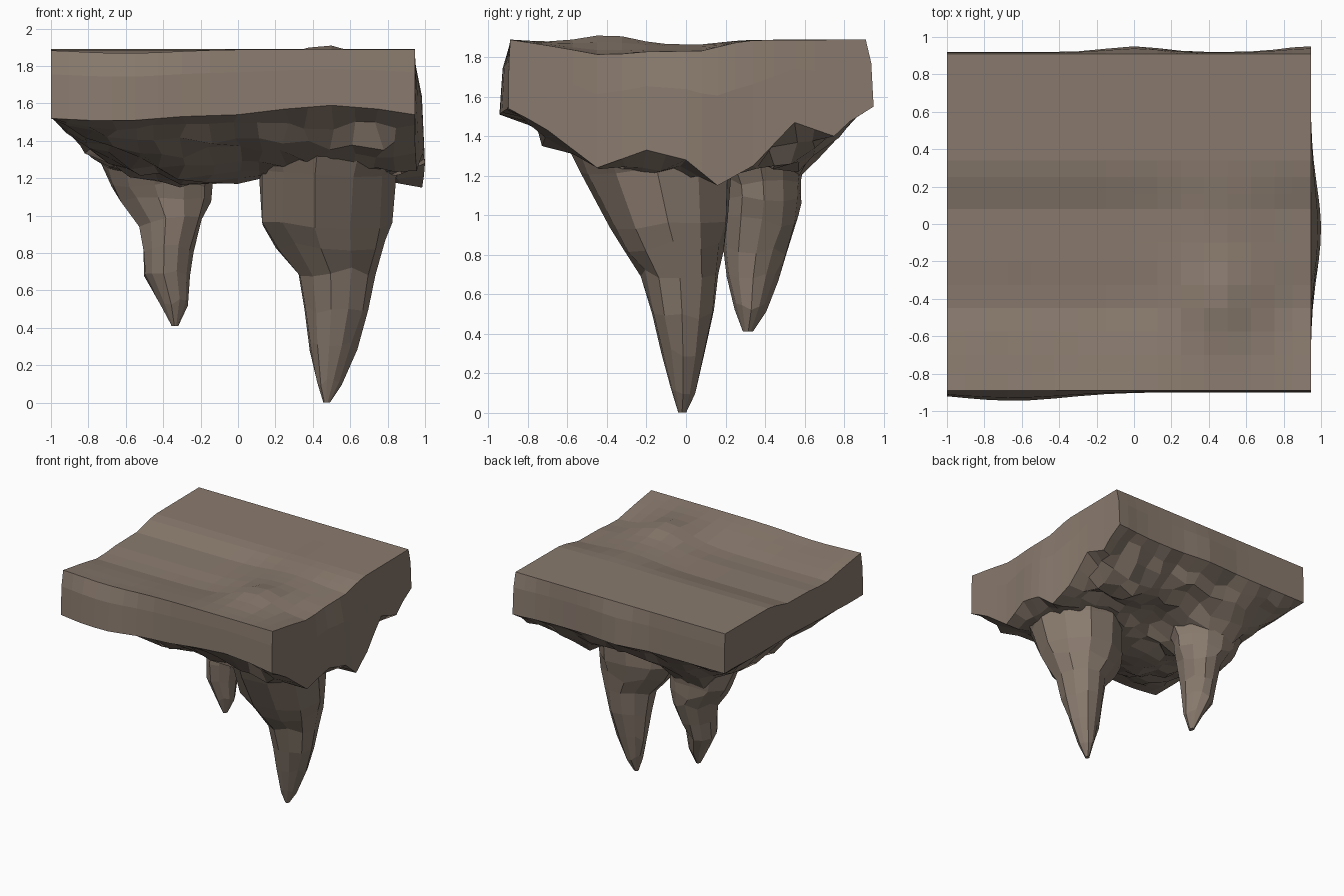
import bpy, bmesh, math, random

if "Cube" in bpy.data.objects:
    bpy.data.objects.remove(bpy.data.objects["Cube"])

random.seed(4)
rock = bpy.data.materials.new("rock")
rock.diffuse_color = (0.25, 0.195, 0.155, 1)
rock.use_nodes = True
rock.node_tree.nodes["Principled BSDF"].inputs["Base Color"].default_value = rock.diffuse_color


def finish(bm, name):
    bmesh.ops.recalc_face_normals(bm, faces=bm.faces)
    me = bpy.data.meshes.new(name)
    bm.to_mesh(me)
    bm.free()
    me.materials.append(rock)
    ob = bpy.data.objects.new(name, me)
    bpy.context.collection.objects.link(ob)
    return ob


def lerp_at(keys, vals, v):
    for i in range(len(keys) - 1):
        if v <= keys[i + 1] + 1e-6:
            t = (v - keys[i]) / (keys[i + 1] - keys[i])
            return vals[i] * (1 - t) + vals[i + 1] * t
    return vals[-1]


def bell(v, c, w):
    return math.exp(-((v - c) / w) ** 2)


# Underside heights of the ceiling slab, rows front to back, columns left to right
XS = [-1, -0.8, -0.55, -0.3, 0, 0.25, 0.5, 0.75, 0.945]
YS = [-0.89, -0.7, -0.45, -0.2, 0.0, 0.16, 0.34, 0.55, 0.75, 0.91]
UNDER = [
    [1.52, 1.51, 1.51, 1.53, 1.54, 1.57, 1.59, 1.57, 1.54],
    [1.52, 1.46, 1.42, 1.40, 1.40, 1.38, 1.37, 1.38, 1.43],
    [1.53, 1.40, 1.30, 1.26, 1.29, 1.27, 1.24, 1.25, 1.24],
    [1.54, 1.37, 1.24, 1.17, 1.18, 1.20, 1.18, 1.20, 1.33],
    [1.55, 1.36, 1.25, 1.18, 1.20, 1.20, 1.18, 1.20, 1.28],
    [1.55, 1.34, 1.22, 1.18, 1.25, 1.24, 1.22, 1.22, 1.15],
    [1.55, 1.34, 1.20, 1.18, 1.28, 1.32, 1.28, 1.27, 1.25],
    [1.55, 1.37, 1.20, 1.19, 1.33, 1.30, 1.24, 1.26, 1.47],
    [1.56, 1.46, 1.41, 1.38, 1.42, 1.42, 1.40, 1.41, 1.40],
    [1.56, 1.56, 1.56, 1.56, 1.55, 1.55, 1.55, 1.55, 1.55],
]


def under(x, y):
    return lerp_at(YS, [lerp_at(XS, row, x) for row in UNDER], y)


def top(x, y):
    dip = lerp_at([-0.9, -0.65, -0.42, -0.2, 0.08, 0.3, 0.92],
                  [0, 0.04, 0.085, 0.065, 0.06, 0.005, 0], y)
    keep = 1 - 0.6 * bell(x, 0.45, 0.3)
    return (1.89 - dip * keep + 0.058 * bell(x, 0.47, 0.2) * bell(y, -0.4, 0.18)
            - 0.02 * bell(x, -0.6, 0.35) * bell(y, -0.9, 0.3))


def push(x, y, k):
    # walls bulge outward below the top edge
    if x > 0.94:
        x += 0.055 * k * bell(y, -0.03, 0.33)
    if y < -0.88:
        y -= k * (0.01 + 0.045 * bell(x, -0.65, 0.4))
    if y > 0.9:
        y += k * (0.01 + 0.03 * bell(x, 0, 0.2) + 0.03 * bell(x, 0.94, 0.2))
    return x, y


def halves(keys):
    out = []
    for a, b in zip(keys, keys[1:]):
        out += [a, (a + b) / 2]
    return out + [keys[-1]]


# Ceiling slab: top grid, bulged walls, craggy underside
gx, gy = halves(XS), halves(YS)
nx, ny = len(gx), len(gy)
bm = bmesh.new()
layers = [{}, {}, {}]
for i, x in enumerate(gx):
    for j, y in enumerate(gy):
        edge = i in (0, nx - 1) or j in (0, ny - 1)
        zt, zb = top(x, y), under(x, y)
        layers[0][i, j] = bm.verts.new((x, y, zt))
        px, py = push(x, y, 1)
        if edge:
            mx, my = push(x, y, 0.7)
            layers[1][i, j] = bm.verts.new((mx, my, zt * 0.65 + zb * 0.35))
        else:
            px += random.uniform(-0.03, 0.03)
            py += random.uniform(-0.03, 0.03)
            zb += random.uniform(-0.03, 0.03)
        layers[2][i, j] = bm.verts.new((px, py, zb))
for i in range(nx - 1):
    for j in range(ny - 1):
        for lay in (layers[0], layers[2]):
            bm.faces.new([lay[i, j], lay[i + 1, j], lay[i + 1, j + 1], lay[i, j + 1]])
rim = ([(i, 0) for i in range(nx - 1)] + [(nx - 1, j) for j in range(ny - 1)]
       + [(i, ny - 1) for i in range(nx - 1, 0, -1)] + [(0, j) for j in range(ny - 1, 0, -1)])
for a, b in zip(rim, rim[1:] + rim[:1]):
    for u, v in zip(layers, layers[1:]):
        bm.faces.new([u[a], u[b], v[b], v[a]])
finish(bm, "ceiling_slab")


# Hanging spikes: rings given as z, x min, x max, y min, y max
def spike(name, rings, sides=11):
    bm = bmesh.new()
    loops = []
    wob = [random.uniform(-0.09, 0.04) for _ in range(sides)]
    for k, (z, x0, x1, y0, y1) in enumerate(rings):
        last = k == len(rings) - 1
        ring = []
        for s in range(sides):
            a = math.tau * s / sides
            r = 1.03 + wob[s] + random.uniform(-0.04, 0.04)
            dz = 0 if last else random.uniform(-0.03, 0.03)
            ring.append(bm.verts.new(((x0 + x1) / 2 + (x1 - x0) / 2 * r * math.cos(a),
                                      (y0 + y1) / 2 + (y1 - y0) / 2 * r * math.sin(a), z + dz)))
        loops.append(ring)
    for p, q in zip(loops, loops[1:]):
        for s in range(sides):
            t = (s + 1) % sides
            bm.faces.new([p[s], p[t], q[t], q[s]])
    bm.faces.new(loops[0])
    bm.faces.new(loops[-1])
    return finish(bm, name)


spike("large_stalactite", [
    (1.42, 0.06, 0.93, -0.64, 0.28),
    (1.22, 0.09, 0.84, -0.54, 0.24),
    (0.95, 0.11, 0.81, -0.39, 0.21),
    (0.84, 0.19, 0.78, -0.32, 0.19),
    (0.70, 0.32, 0.73, -0.23, 0.17),
    (0.50, 0.35, 0.69, -0.18, 0.14),
    (0.30, 0.38, 0.63, -0.13, 0.10),
    (0.12, 0.42, 0.55, -0.08, 0.05),
    (0.00, 0.455, 0.49, -0.04, 0.00),
])
spike("small_stalactite", [
    (1.35, -0.74, -0.08, 0.10, 0.62),
    (1.18, -0.67, -0.14, 0.19, 0.59),
    (1.08, -0.63, -0.15, 0.20, 0.59),
    (0.97, -0.53, -0.19, 0.20, 0.57),
    (0.82, -0.51, -0.24, 0.19, 0.52),
    (0.68, -0.50, -0.26, 0.21, 0.47),
    (0.53, -0.42, -0.27, 0.25, 0.41),
    (0.41, -0.355, -0.32, 0.29, 0.34),
])
